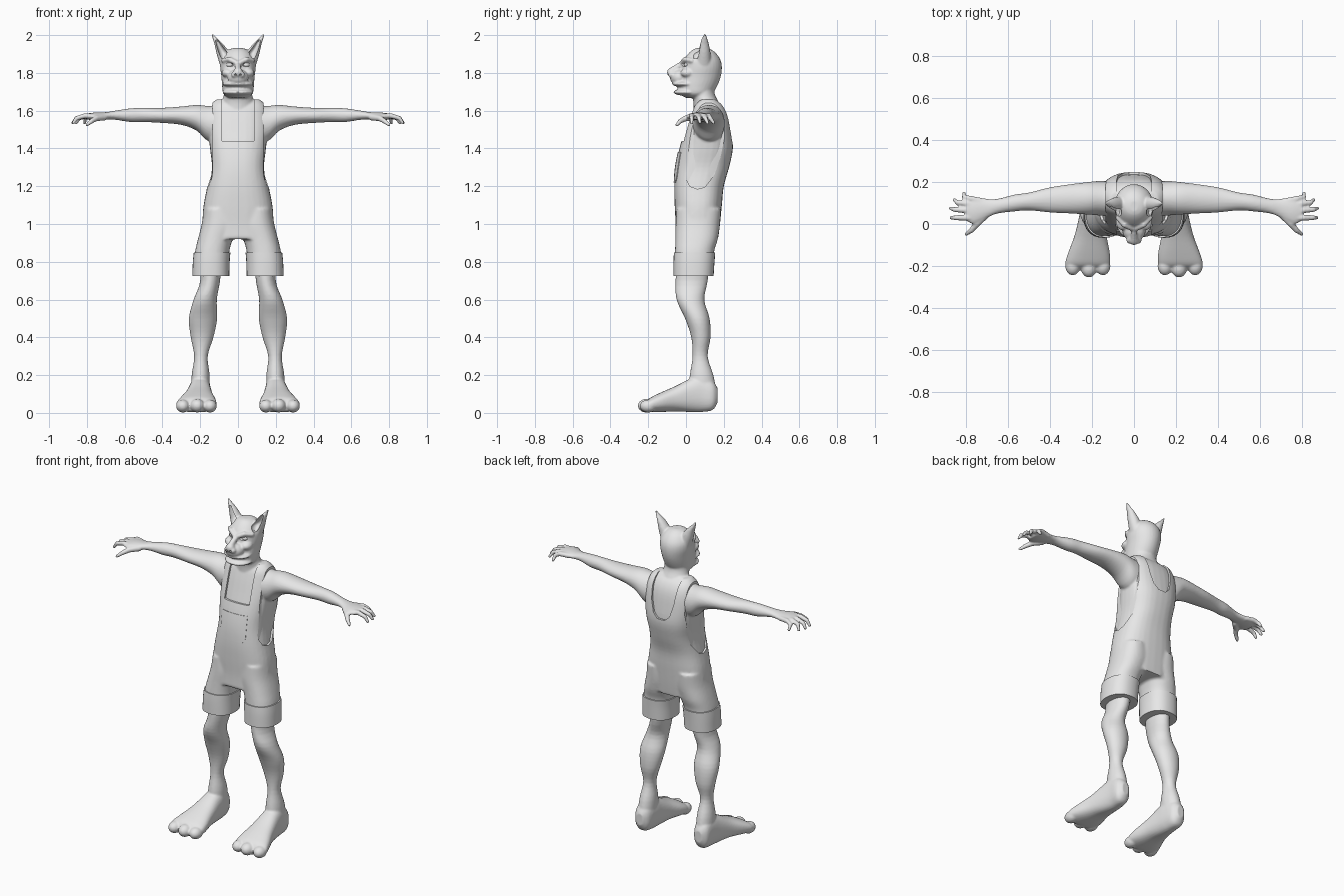
import bpy, bmesh, math
from mathutils import Matrix, Vector

cube = bpy.data.objects.get("Cube")
if cube:
    bpy.data.objects.remove(cube, do_unlink=True)

grey = bpy.data.materials.new("plain grey")
grey.use_nodes = True
grey.diffuse_color = (0.8, 0.8, 0.8, 1)
grey.node_tree.nodes["Principled BSDF"].inputs["Base Color"].default_value = (0.8, 0.8, 0.8, 1)


def smooth_stations(stations, steps=4):
    """Catmull-Rom interpolation between measured cross-sections."""
    out, last = [], len(stations) - 1
    for i in range(last):
        a, b, c, d = (stations[min(max(k, 0), last)] for k in (i - 1, i, i + 1, i + 2))
        for s in range(steps):
            t = s / steps
            out.append([0.5 * (2 * q + (r - p) * t + (2 * p - 5 * q + 4 * r - w) * t * t
                               + (3 * q - p - 3 * r + w) * t ** 3)
                        for p, q, r, w in zip(a, b, c, d)])
    return out + [list(stations[-1])]


def skin_rings(bm, rings):
    """Bridge rings of points into a closed shell."""
    rows = [[bm.verts.new(p) for p in ring] for ring in rings]
    n = len(rows[0])
    faces = [bm.faces.new((r[i], r[(i + 1) % n], q[(i + 1) % n], q[i]))
             for r, q in zip(rows, rows[1:]) for i in range(n)]
    faces += [bm.faces.new(rows[0][::-1]), bm.faces.new(rows[-1])]
    bmesh.ops.recalc_face_normals(bm, faces=faces)


def loft(bm, axis, stations, power=2.0, grow=0.0, sides=32):
    """Stations are (position, u low, u high, v low, v high) across a world axis."""
    u, v = [k for k in range(3) if k != axis]
    rings = []
    for pos, ulo, uhi, vlo, vhi in smooth_stations(stations):
        ring = []
        for i in range(sides):
            angle = math.tau * i / sides
            c, s = math.cos(angle), math.sin(angle)
            p = Vector()
            p[axis] = pos
            p[u] = (ulo + uhi) / 2 + ((uhi - ulo) / 2 + grow) * math.copysign(abs(c) ** (2 / power), c)
            p[v] = (vlo + vhi) / 2 + ((vhi - vlo) / 2 + grow) * math.copysign(abs(s) ** (2 / power), s)
            ring.append(p)
        rings.append(ring)
    skin_rings(bm, rings)


def ball(bm, centre, radii):
    matrix = Matrix.Translation(centre) @ Matrix.Diagonal((*radii, 1))
    bmesh.ops.create_uvsphere(bm, u_segments=20, v_segments=12, radius=1, matrix=matrix)


def tube(bm, points, radii):
    """Round tapering tube with ball ends."""
    points = [Vector(p) for p in points]
    rings = []
    for i, (p, r) in enumerate(zip(points, radii)):
        d = points[min(i + 1, len(points) - 1)] - points[max(i - 1, 0)]
        turn = d.to_track_quat('Z', 'Y')
        rings.append([p + turn @ Vector((r * math.cos(k * math.tau / 12), r * math.sin(k * math.tau / 12), 0))
                      for k in range(12)])
    skin_rings(bm, rings)
    for p, r in zip(points, radii):
        ball(bm, p, (r, r, r))


def prism(bm, axis, outline, low, high):
    u, v = [k for k in range(3) if k != axis]
    rings = []
    for end in (low, high):
        ring = []
        for a, b in outline:
            p = Vector()
            p[axis], p[u], p[v] = end, a, b
            ring.append(p)
        rings.append(ring)
    skin_rings(bm, rings)


def mirror(bm):
    copy = bmesh.ops.duplicate(bm, geom=bm.verts[:] + bm.edges[:] + bm.faces[:])["geom"]
    for g in copy:
        if isinstance(g, bmesh.types.BMVert):
            g.co.x = -g.co.x
    bmesh.ops.reverse_faces(bm, faces=[g for g in copy if isinstance(g, bmesh.types.BMFace)])


def make(name, bm):
    mesh = bpy.data.meshes.new(name)
    bm.to_mesh(mesh)
    bm.free()
    obj = bpy.data.objects.new(name, mesh)
    bpy.context.collection.objects.link(obj)
    return obj


def bake(obj):
    deps = bpy.context.evaluated_depsgraph_get()
    mesh = bpy.data.meshes.new_from_object(obj.evaluated_get(deps))
    obj.modifiers.clear()
    obj.data = mesh


def fuse(obj, voxel, rounds):
    mod = obj.modifiers.new("fuse", 'REMESH')
    mod.mode, mod.voxel_size = 'VOXEL', voxel
    mod = obj.modifiers.new("soften", 'SMOOTH')
    mod.factor, mod.iterations = 0.5, rounds
    bake(obj)


def cut(obj, bm):
    tool = make("cutter", bm)
    tool.hide_render = True
    mod = obj.modifiers.new("cut", 'BOOLEAN')
    mod.operation, mod.solver, mod.object = 'DIFFERENCE', 'EXACT', tool
    bake(obj)
    bpy.data.objects.remove(tool, do_unlink=True)


def finish(obj, angle=50):
    obj.data.materials.clear()
    obj.data.materials.append(grey)
    bpy.ops.object.select_all(action='DESELECT')
    obj.select_set(True)
    bpy.context.view_layer.objects.active = obj
    bpy.ops.object.shade_smooth_by_angle(angle=math.radians(angle))


# Torso sections shared by the body and the overalls: z, half width, front, back
torso = [(z, -w, w, f, b) for z, w, f, b in (
    (.92, .195, -.055, .17), (1, .19, -.055, .18), (1.1, .182, -.06, .19), (1.2, .163, -.062, .2),
    (1.3, .15, -.055, .228), (1.4, .16, -.035, .248), (1.5, .17, -.005, .24),
    (1.58, .162, .02, .225), (1.63, .145, .04, .2), (1.66, .115, .07, .165))]

# Body: limbs on one side first
body = bmesh.new()
loft(body, 0, [(.08, .03, .2, 1.42, 1.62), (.16, .04, .205, 1.44, 1.625), (.22, .045, .2, 1.495, 1.63),
               (.3, .05, .19, 1.525, 1.622), (.4, .055, .175, 1.535, 1.615), (.5, .065, .15, 1.54, 1.615),
               (.57, .06, .14, 1.54, 1.612), (.65, .05, .12, 1.552, 1.6), (.7, .03, .12, 1.553, 1.592),
               (.76, 0, .13, 1.55, 1.59), (.8, .015, .12, 1.553, 1.585)])
for y0, y1, x0, x1 in ((.03, .03, .79, .88), (.063, .075, .79, .882), (.09, .115, .78, .865), (.11, .147, .76, .82)):
    tube(body, [(x0 - .03, y0, 1.57), (x0 + .02, y0 * .7 + y1 * .3, 1.573),
                ((x0 + x1) / 2 + .02, (y0 + y1) / 2, 1.56), (x1 - .008, y1, 1.535)], (.015, .014, .012, .009))
tube(body, [(.71, .04, 1.565), (.75, .0, 1.56), (.775, -.03, 1.545), (.8, -.048, 1.525)], (.018, .016, .013, .009))
# Leg, foot and toes
loft(body, 2, [(.85, .08, .21, -.05, .13), (.7, .095, .2, -.055, .115), (.6, .112, .235, -.05, .097),
               (.5, .11, .26, -.005, .125), (.4, .13, .25, .028, .13), (.3, .16, .232, .035, .115),
               (.2, .15, .245, .02, .145), (.1, .15, .25, .01, .165)])
loft(body, 1, [(.168, .18, .225, .055, .13), (.14, .155, .25, .015, .17), (.08, .145, .255, .005, .2),
               (.02, .14, .265, .005, .18), (-.06, .13, .285, .008, .14), (-.14, .115, .315, .004, .105),
               (-.19, .115, .328, .004, .08), (-.212, .13, .315, .012, .055)], power=2.4)
for x, y, r in ((.292, -.2, .036), (.215, -.21, .038), (.148, -.2, .036)):
    ball(body, (x, y, r), (r, .045, r * .95))
# Ear, brow, cheek and nostril wing
loft(body, 2, [(1.84, .045, .095, .055, .13), (1.9, .043, .113, .06, .13), (1.95, .077, .124, .07, .122),
               (1.985, .113, .135, .085, .112), (2.006, .131, .141, .095, .105)])
tube(body, [(.012, -.02, 1.855), (.045, -.005, 1.872), (.078, .03, 1.865)], (.013, .014, .012))
ball(body, (.055, .01, 1.8), (.032, .04, .025))
ball(body, (.02, -.075, 1.79), (.017, .02, .016))
mirror(body)
# Trunk, neck, skull, muzzle and lips
loft(body, 2, torso[2:], power=2.5, grow=-.012)
loft(body, 2, [(1.58, -.1, .1, .04, .2), (1.64, -.086, .086, .04, .175), (1.69, -.074, .074, .03, .152),
               (1.75, -.07, .07, .03, .15)])
loft(body, 2, [(1.668, -.05, .05, .0, .11), (1.69, -.078, .078, -.035, .14), (1.73, -.084, .084, -.045, .165),
               (1.78, -.088, .088, -.035, .184), (1.83, -.094, .094, -.022, .19), (1.87, -.091, .091, -.012, .182),
               (1.905, -.07, .07, .015, .158), (1.925, -.045, .045, .04, .13), (1.932, -.02, .02, .06, .11)])
ball(body, (0, -.03, 1.775), (.056, .055, .045))
ball(body, (0, -.075, 1.802), (.026, .026, .026))
tube(body, [(0, -.01, 1.85), (0, -.04, 1.835), (0, -.07, 1.815)], (.016, .016, .018))
ball(body, (0, 0, 1.742), (.084, .075, .018))
ball(body, (0, .01, 1.698), (.082, .077, .02))
body = make("body", body)
fuse(body, .006, 3)

# Hollows of the ears, eye sockets, nostrils
hollow = bmesh.new()
loft(hollow, 2, [(1.875, .07, .088, .04, .07), (1.905, .057, .101, .03, .098), (1.945, .084, .114, .04, .098),
                 (1.975, .107, .12, .06, .095)])
ball(hollow, (.043, -.024, 1.843), (.021, .03, .011))
ball(hollow, (.014, -.1, 1.79), (.007, .014, .006))
mirror(hollow)
cut(body, hollow)
finish(body)

# Eyes
eyes = bmesh.new()
ball(eyes, (.043, .008, 1.843), (.019, .018, .015))
mirror(eyes)
finish(make("eyes", eyes))

# Overalls: short legs with turned-up cuffs below the torso shell
shorts = [(.73, .052, .236, -.06, .14), (.8, .05, .233, -.06, .145), (.86, .045, .226, -.058, .15),
          (.92, .028, .212, -.056, .168), (1, .0, .192, -.055, .18), (1.08, .02, .18, -.05, .185)]
overalls = bmesh.new()
loft(overalls, 2, shorts, power=2.3)
mirror(overalls)
loft(overalls, 2, torso, power=2.5)
overalls = make("overalls", overalls)
fuse(overalls, .008, 4)

armholes = bmesh.new()
prism(armholes, 0, [(-.1, 1.75), (-.1, 1.46), (-.005, 1.43), (0, 1.24), (.02, 1.2), (.06, 1.185), (.1, 1.195),
                    (.15, 1.26), (.18, 1.34), (.205, 1.46), (.32, 1.56), (.32, 1.75)], .135, .4)
mirror(armholes)
cut(overalls, armholes)
bib_opening = bmesh.new()
prism(bib_opening, 1, [(-.085, 1.8), (-.085, 1.44), (.085, 1.44), (.085, 1.8)], -.3, .12)
cut(overalls, bib_opening)
back_neckline = bmesh.new()
half = [(.085, 1.8), (.083, 1.6), (.075, 1.52), (.055, 1.45), (.025, 1.42)]
prism(back_neckline, 1, half + [(-x, z) for x, z in reversed(half)], .1, .4)
cut(overalls, back_neckline)
finish(overalls, 35)

cuffs = bmesh.new()
loft(cuffs, 2, [(.725, *shorts[0][1:]), *shorts[1:2], (.85, .046, .228, -.058, .149)], power=2.3, grow=.006)
mirror(cuffs)
finish(make("cuffs", cuffs), 40)

# Bib pocket laid onto the front
pocket = bmesh.new()
bmesh.ops.create_grid(pocket, x_segments=16, y_segments=16, size=1)
for v in pocket.verts:
    x, z = v.co.x, v.co.y
    taper = 1 - .18 * max(0, -z - .7) / .3
    v.co = (.085 * x * taper, -.2, 1.3 + .08 * z)
pocket = make("bib_pocket", pocket)
wrap = pocket.modifiers.new("wrap", 'SHRINKWRAP')
wrap.target, wrap.wrap_method = overalls, 'PROJECT'
wrap.use_project_y = True
sheet = pocket.modifiers.new("sheet", 'SOLIDIFY')
sheet.thickness, sheet.offset = .008, 0
bake(pocket)
finish(pocket, 40)
